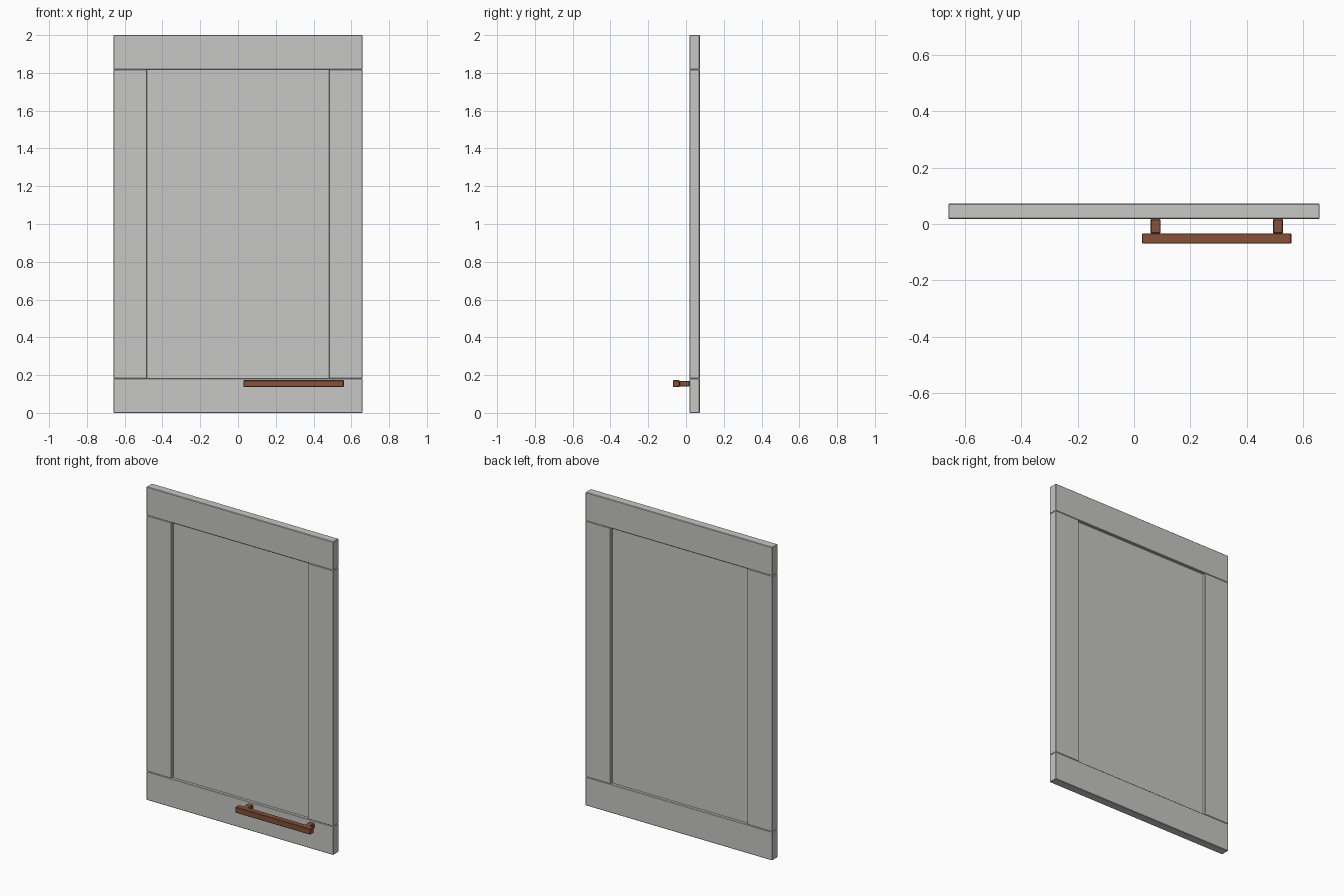
import bpy

cube = bpy.data.objects.get("Cube")
if cube:
    bpy.data.objects.remove(cube, do_unlink=True)


def material(name, rgb):
    m = bpy.data.materials.new(name)
    m.use_nodes = True
    m.diffuse_color = (*rgb, 1)
    m.node_tree.nodes["Principled BSDF"].inputs["Base Color"].default_value = (*rgb, 1)
    return m


def box(name, x, y, z, mat, bevel=0.0):
    """Box between (min, max) pairs on each axis, with an optional small bevel."""
    spans = (x, y, z)
    bpy.ops.mesh.primitive_cube_add(size=1, location=[(a + b) / 2 for a, b in spans])
    ob = bpy.context.object
    ob.name = name
    ob.scale = [b - a for a, b in spans]
    bpy.ops.object.transform_apply(location=False, rotation=False, scale=True)
    ob.data.materials.append(mat)
    if bevel:
        mod = ob.modifiers.new("Soft edges", 'BEVEL')
        mod.width = bevel
        mod.segments = 1
    return ob


grey = material("painted_grey", (0.57, 0.58, 0.56))
brown = material("copper_brown", (0.24, 0.082, 0.04))

W, H = 0.66, 2.0
STILE, RAIL = 0.178, 0.183
FRONT, BACK = 0.018, 0.073
EDGE = 0.003
depth = (FRONT, BACK)

# Frame: two full-width rails with two stiles between them
box("bottom_rail", (-W, W), depth, (0, RAIL), grey, EDGE)
box("top_rail", (-W, W), depth, (H - RAIL, H), grey, EDGE)
for name, s in (("left", 1), ("right", -1)):
    xs = sorted((s * W, s * (W - STILE)))
    box(name + "_stile", xs, depth, (RAIL, H - RAIL), grey, EDGE)

# Recessed centre panel, set back on both sides and tucked into the frame
px = W - STILE + 0.01
box("centre_panel", (-px, px), (FRONT + 0.019, BACK - 0.019),
    (RAIL - 0.01, H - RAIL + 0.01), grey)

# Bar handle on two posts
box("handle_bar", (0.028, 0.56), (-0.07, -0.033), (0.136, 0.173), brown, EDGE)
for name, x in (("left", 0.512), ("right", 0.077)):
    box(name + "_handle_post", (x - 0.018, x + 0.018), (-0.034, FRONT),
        (0.139, 0.17), brown, EDGE)
